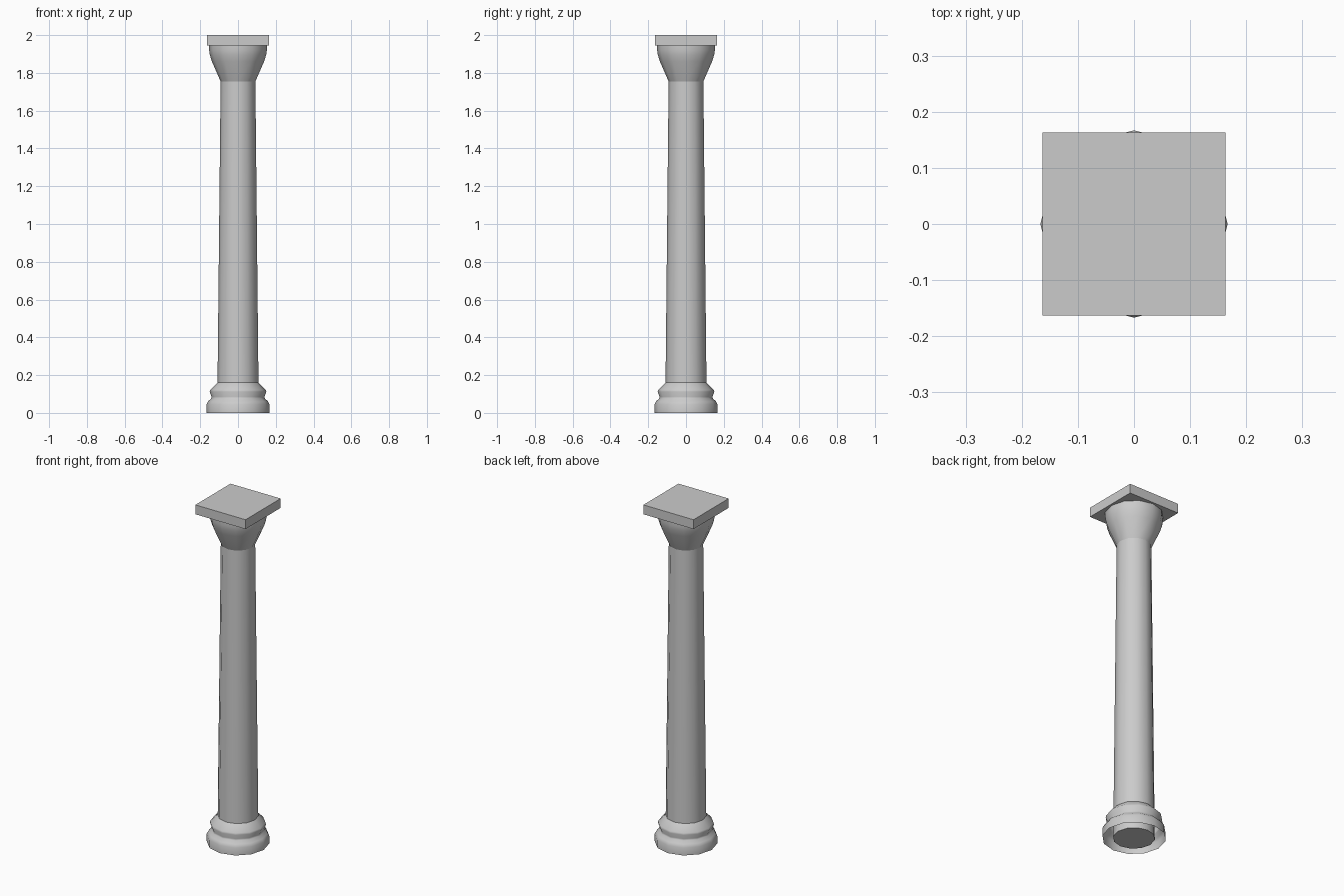
import bpy
import math

cube = bpy.data.objects.get("Cube")
if cube:
    bpy.data.objects.remove(cube, do_unlink=True)

SIDES = 12

stone = bpy.data.materials.new("grey stone")
stone.use_nodes = True
color = (0.6, 0.6, 0.6, 1)
stone.diffuse_color = color
stone.node_tree.nodes["Principled BSDF"].inputs["Base Color"].default_value = color


def lathe(name, profile, caps=False):
    """Turn (radius, height) points around the z axis."""
    verts = [(r * math.cos(math.tau * i / SIDES), r * math.sin(math.tau * i / SIDES), z)
             for r, z in profile for i in range(SIDES)]
    faces = []
    for k in range(len(profile) - 1):
        a, b = k * SIDES, (k + 1) * SIDES
        for i in range(SIDES):
            j = (i + 1) % SIDES
            faces.append((a + i, a + j, b + j, b + i))
    if caps:
        faces.append(tuple(reversed(range(SIDES))))
        faces.append(tuple(range(len(verts) - SIDES, len(verts))))
    mesh = bpy.data.meshes.new(name)
    mesh.from_pydata(verts, [], faces)
    mesh.materials.append(stone)
    obj = bpy.data.objects.new(name, mesh)
    bpy.context.collection.objects.link(obj)
    bpy.ops.object.select_all(action="DESELECT")
    obj.select_set(True)
    bpy.context.view_layer.objects.active = obj
    bpy.ops.object.shade_smooth_by_angle(angle=math.radians(50))
    return obj


# Tapered shaft, closed at both ends
lathe("shaft", [(0.11, 0), (0.09, 1.945)], caps=True)

# Moulded base, an open shell around the foot of the shaft
lathe("base", [(0.167, 0), (0.167, 0.045), (0.158, 0.062), (0.142, 0.076),
               (0.14, 0.085), (0.15, 0.112), (0.147, 0.122), (0.109, 0.16)])

# Flared capital
lathe("capital", [(0.092, 1.755), (0.138, 1.86), (0.149, 1.895),
                  (0.153, 1.92), (0.153, 1.945)])

# Square slab on top
bpy.ops.mesh.primitive_cube_add(size=1, location=(0, 0, 1.9725))
slab = bpy.context.object
slab.name = "top_slab"
slab.scale = (0.326, 0.326, 0.055)
slab.data.materials.append(stone)
